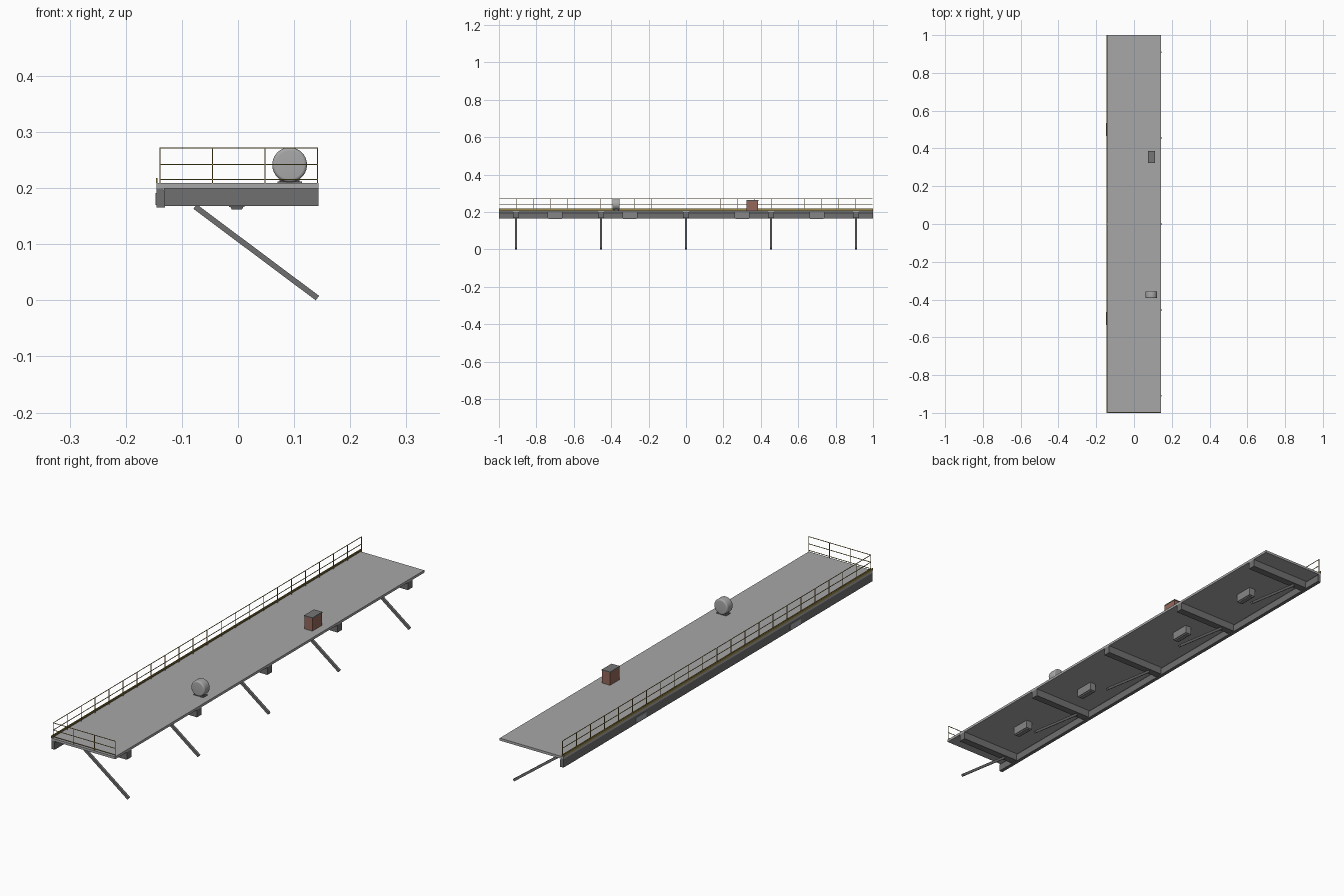
import bpy, bmesh, math
from mathutils import Vector

if "Cube" in bpy.data.objects:
    bpy.data.objects.remove(bpy.data.objects["Cube"])


def material(name, rgb):
    m = bpy.data.materials.new(name)
    m.diffuse_color = (*rgb, 1)
    m.use_nodes = True
    m.node_tree.nodes["Principled BSDF"].inputs["Base Color"].default_value = m.diffuse_color
    return m


YELLOW = material("rail_yellow", (0.34, 0.26, 0.07))
RED = material("box_red", (0.30, 0.14, 0.10))
DECK = material("deck_grey", (0.39, 0.39, 0.39))
STEEL = material("steel_dark", (0.16, 0.16, 0.165))
LAMP = material("lamp_grey", (0.24, 0.24, 0.24))
PLATE = material("plate_grey", (0.38, 0.39, 0.42))
LID = material("lid_grey", (0.18, 0.18, 0.18))


def finish(name, bm, mat=None):
    bmesh.ops.recalc_face_normals(bm, faces=bm.faces)
    me = bpy.data.meshes.new(name)
    bm.to_mesh(me)
    bm.free()
    ob = bpy.data.objects.new(name, me)
    bpy.context.collection.objects.link(ob)
    if mat:
        me.materials.append(mat)
    return ob


def add_box(bm, x0, x1, y0, y1, z0, z1):
    vs = bmesh.ops.create_cube(bm, size=1)["verts"]
    for v in vs:
        v.co = Vector(((x0 + x1) / 2 + v.co.x * (x1 - x0),
                       (y0 + y1) / 2 + v.co.y * (y1 - y0),
                       (z0 + z1) / 2 + v.co.z * (z1 - z0)))
    return vs


def box(name, *dims, mat=None):
    bm = bmesh.new()
    add_box(bm, *dims)
    return finish(name, bm, mat)


def extrude_y(name, profile, y0, y1, mat=None):
    """Extrude an (x, z) outline along y."""
    bm = bmesh.new()
    f = bm.faces.new([bm.verts.new((x, y0, z)) for x, z in profile])
    r = bmesh.ops.extrude_face_region(bm, geom=[f])
    vs = [g for g in r["geom"] if isinstance(g, bmesh.types.BMVert)]
    bmesh.ops.translate(bm, verts=vs, vec=(0, y1 - y0, 0))
    return finish(name, bm, mat)


TOP, UNDER = 0.209, 0.199

# Deck slab, edge beam and toe board
box("deck", -0.145, 0.1435, -1, 1, UNDER, TOP, mat=DECK)
extrude_y("edge_beam", [(-0.145, 0.165), (-0.130, 0.165), (-0.130, 0.194),
                        (-0.134, UNDER), (-0.145, UNDER)], -1, 1, STEEL)
box("toe_board", -0.1465, -0.1435, -1, 1, TOP, 0.218, mat=YELLOW)

# Plates on the outer face of the edge beam
for i, y in enumerate((-0.5, 0.5)):
    box(f"edge_plate_{i}", -0.147, -0.144, y - 0.034, y + 0.034, 0.170, 0.191, mat=PLATE)

# Cross beams with diagonal braces
d = Vector((0.222, -0.166)).normalized()
n = Vector((-d.y, d.x)) * 0.005
low, high = Vector((0.1415, 0.004)), Vector((-0.0765, 0.167))
for i in range(5):
    y = (i - 2) * 0.4545
    box(f"cross_beam_{i}", -0.132, 0.1433, y - 0.015, y + 0.015, 0.168, UNDER, mat=STEEL)
    extrude_y(f"brace_{i}", [tuple(p) for p in (low + n, high + n, high - n, low - n)],
              y - 0.005, y + 0.005, STEEL)

# Lamps under the deck
for i, y in enumerate((-0.7, -0.3, 0.3, 0.7)):
    box(f"lamp_housing_{i}", -0.016, 0.012, y - 0.04, y + 0.04, 0.166, UNDER, mat=LAMP)
    bm = bmesh.new()
    for v in add_box(bm, -0.014, 0.010, y - 0.038, y + 0.038, 0.162, 0.167):
        if v.co.z < 0.164:
            v.co.x = -0.002 + (v.co.x + 0.002) * 0.75
            v.co.y = y + (v.co.y - y) * 0.92
    finish(f"lamp_lens_{i}", bm, LAMP)


# Railings: posts plus horizontal bars between two points
def railing(name, a, b, spans, t=0.001):
    a, b = Vector(a), Vector(b)
    bm = bmesh.new()
    for k in range(spans + 1):
        p = a.lerp(b, k / spans)
        add_box(bm, p.x - t, p.x + t, p.y - t, p.y + t, TOP, 0.2725)
    for z in (0.2155, 0.242, 0.2715):
        add_box(bm, a.x - t, b.x + t, a.y - t, b.y + t, z - t, z + t)
    return finish(name, bm, YELLOW)


railing("side_railing_front", (-0.139, -0.997, 0), (-0.139, -0.003, 0), 11)
railing("side_railing_back", (-0.139, 0.003, 0), (-0.139, 0.997, 0), 11)
railing("end_railing", (-0.139, -0.997, 0), (0.142, -0.997, 0), 3)

# Drum lying along y, with rounded rims, on a small cradle
bm = bmesh.new()
R, HALF, ROUND, SEG = 0.031, 0.019, 0.006, 40
half = [(HALF - ROUND + ROUND * math.sin(a), R - ROUND + ROUND * math.cos(a))
        for a in (k * math.pi / 12 for k in range(7))]
profile = [(-y, r) for y, r in reversed(half)] + half
ring = [[bm.verts.new((0.092 + r * math.cos(k * math.tau / SEG), -0.374 + y,
                       0.2415 + r * math.sin(k * math.tau / SEG)))
         for k in range(SEG)] for y, r in profile]
for r0, r1 in zip(ring, ring[1:]):
    for k in range(SEG):
        bm.faces.new((r0[k], r0[k - 1], r1[k - 1], r1[k]))
bm.faces.new(ring[0])
bm.faces.new(ring[-1])
drum = finish("drum", bm, DECK)
bpy.context.view_layer.objects.active = drum
drum.select_set(True)
bpy.ops.object.shade_smooth_by_angle(angle=math.radians(30))
box("drum_base", 0.070, 0.114, -0.387, -0.359, TOP, 0.212, mat=STEEL)
box("drum_cradle", 0.076, 0.108, -0.383, -0.363, 0.212, 0.216, mat=STEEL)

# Equipment box with a dark grey lid
box("equipment_box", 0.074, 0.110, 0.324, 0.386, TOP, 0.260, mat=RED)
box("equipment_box_lid", 0.073, 0.111, 0.323, 0.387, 0.260, 0.264, mat=LID)
